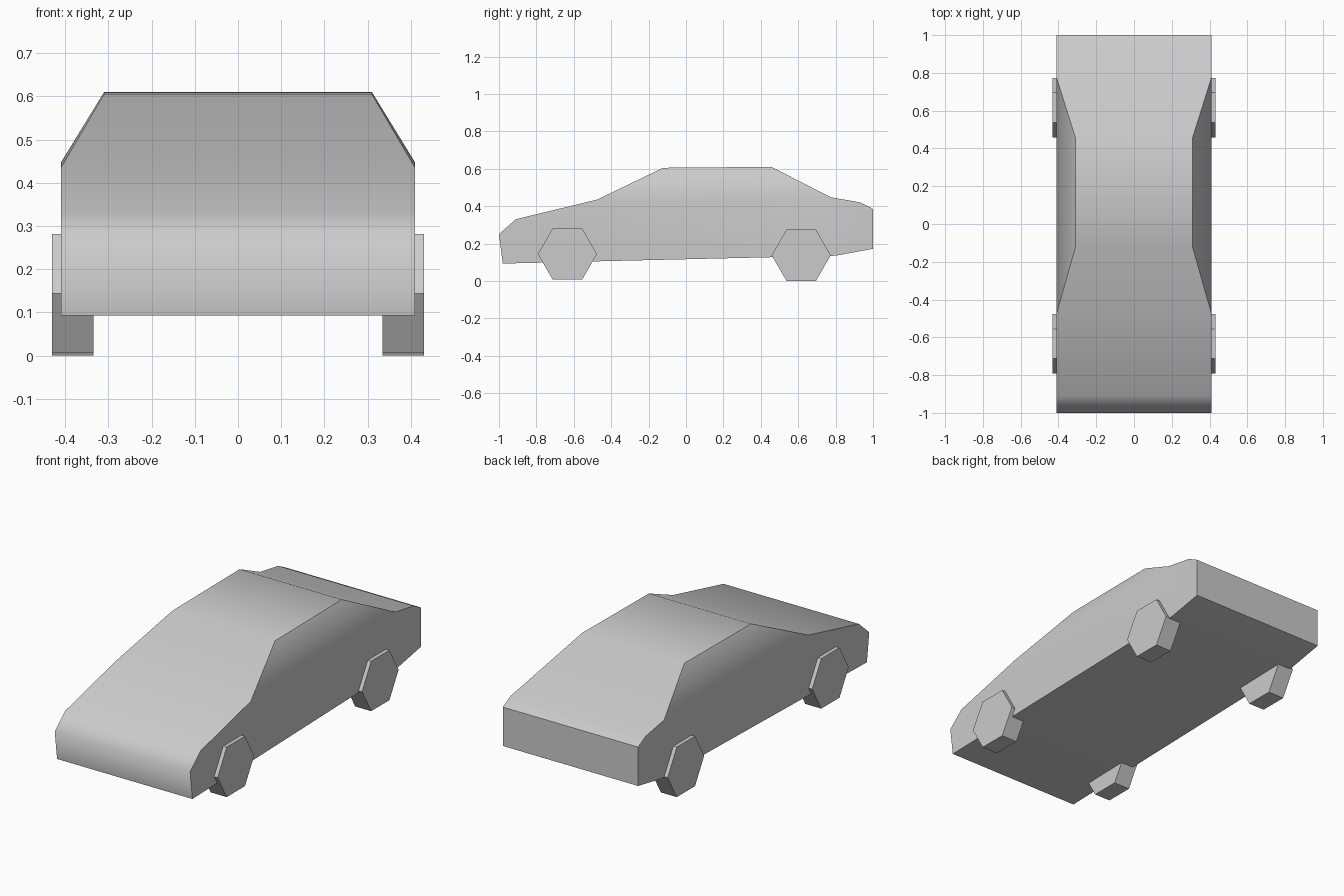
import bpy, bmesh, math
from mathutils import Matrix

cube = bpy.data.objects.get("Cube")
if cube:
    bpy.data.objects.remove(cube, do_unlink=True)

grey = bpy.data.materials.new("plain grey")
grey.use_nodes = True
colour = (0.6, 0.6, 0.6, 1)
grey.diffuse_color = colour
grey.node_tree.nodes["Principled BSDF"].inputs["Base Color"].default_value = colour


def finish(bm, name):
    bmesh.ops.recalc_face_normals(bm, faces=bm.faces)
    mesh = bpy.data.meshes.new(name)
    bm.to_mesh(mesh)
    bm.free()
    mesh.materials.append(grey)
    obj = bpy.data.objects.new(name, mesh)
    bpy.context.collection.objects.link(obj)
    bpy.ops.object.select_all(action='DESELECT')
    obj.select_set(True)
    bpy.context.view_layer.objects.active = obj
    bpy.ops.object.shade_smooth_by_angle(angle=math.radians(57.5))
    return obj


# Body: side profile (half width, y, z) from the front bottom over the roof to the rear
W, ROOF_W = 0.41, 0.31
profile = [
    (W, -0.98, 0.093), (W, -1.0, 0.25), (W, -0.91, 0.33), (W, -0.475, 0.435),
    (ROOF_W, -0.122, 0.605), (ROOF_W, 0.457, 0.61),
    (W, 0.775, 0.447), (W, 0.933, 0.42), (W, 1.0, 0.385),
    (W, 1.0, 0.172), (W, 0.80, 0.135),
]
bm = bmesh.new()
sides = [[bm.verts.new((s * w, y, z)) for w, y, z in profile] for s in (-1, 1)]
right, left = sides
n = len(profile)
for i in range(n):
    j = (i + 1) % n
    bm.faces.new((right[i], right[j], left[j], left[i]))
for side in sides:
    bm.faces.new(side[3:7])               # sloping cabin side
    bm.faces.new(side[:4] + side[6:])     # upright lower side
finish(bm, "car_body")

# Wheels: six-sided discs with a corner pointing forward
for end, y, z in (("front", -0.634, 0.144), ("rear", 0.616, 0.137)):
    for name, s in (("right", -1), ("left", 1)):
        bm = bmesh.new()
        bmesh.ops.create_cone(bm, cap_ends=True, segments=6, radius1=0.158,
                              radius2=0.158, depth=0.097)
        bmesh.ops.rotate(bm, verts=bm.verts, matrix=Matrix.Rotation(math.pi / 2, 3, 'Y'))
        # put two corners on the y axis
        top = max(abs(v.co.y) for v in bm.verts)
        if top < 0.157:
            bmesh.ops.rotate(bm, verts=bm.verts, matrix=Matrix.Rotation(math.pi / 6, 3, 'X'))
        bmesh.ops.translate(bm, verts=bm.verts, vec=(s * 0.3825, y, z))
        finish(bm, f"{end}_{name}_wheel")
